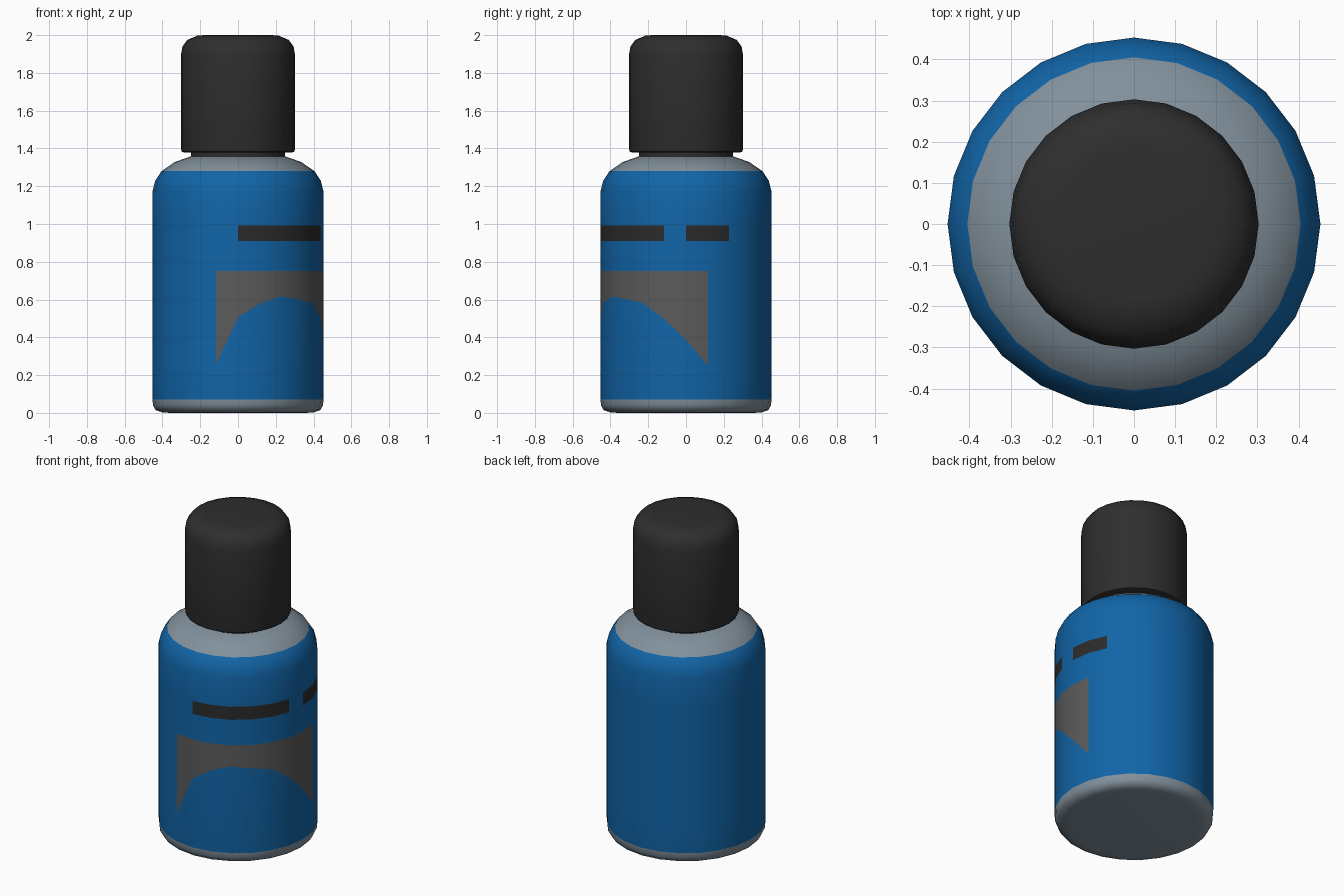
import bpy, bmesh, math

if "Cube" in bpy.data.objects:
    bpy.data.objects.remove(bpy.data.objects["Cube"])

N = 24  # sides, one column per 15 degrees


def srgb(c):
    c /= 255
    return c / 12.92 if c < 0.04045 else ((c + 0.055) / 1.055) ** 2.4


def material(name, r, g, b):
    m = bpy.data.materials.new(name)
    m.diffuse_color = (srgb(r), srgb(g), srgb(b), 1)
    m.use_nodes = True
    m.node_tree.nodes["Principled BSDF"].inputs["Base Color"].default_value = m.diffuse_color
    return m


grey = material("shell grey", 130, 145, 156)
blue = material("label blue", 17, 101, 168)
patch = material("arch grey", 91, 91, 91)
dark = material("dark plastic", 46, 46, 46)
ink = material("bar ink", 43, 43, 43)


def lathe(name, profile, mats, rule=lambda row, col: 0):
    """Revolve (radius, height) rows; a height may be a function of the column."""
    bm = bmesh.new()
    rings = []
    for r, z in profile:
        rings.append([bm.verts.new((r * math.cos(c * math.tau / N),
                                    r * math.sin(c * math.tau / N),
                                    z(c) if callable(z) else z)) for c in range(N)])
    for row in range(len(rings) - 1):
        a, b = rings[row], rings[row + 1]
        for c in range(N):
            d = (c + 1) % N
            f = bm.faces.new((a[c], a[d], b[d], b[c]))
            f.material_index = rule(row, c)
    bm.faces.new(rings[0][::-1])
    bm.faces.new(rings[-1])
    me = bpy.data.meshes.new(name)
    bm.to_mesh(me)
    bm.free()
    for m in mats:
        me.materials.append(m)
    ob = bpy.data.objects.new(name, me)
    bpy.context.collection.objects.link(ob)
    bpy.context.view_layer.objects.active = ob
    ob.select_set(True)
    bpy.ops.object.shade_smooth_by_angle(angle=math.radians(50))
    ob.select_set(False)
    return ob


# Lower edge of the printed arch, from -105 to +15 degrees
ARCH = [0.255, 0.505, 0.58, 0.617, 0.603, 0.58, 0.50, 0.385, 0.25]


def arch(col):
    i = (col + 7) % N
    return ARCH[i] if i < len(ARCH) else 0.25


R = 0.453
body_profile = [(0.36, 0.0), (0.40, 0.003), (0.436, 0.015), (0.45, 0.04), (R, 0.072),
                (R, arch), (R, 0.75), (R, 0.91), (R, 0.992), (R, 1.17),
                (0.438, 1.23), (0.405, 1.28), (0.335, 1.328), (0.25, 1.358)]


def body_colour(row, col):
    i = (col + 7) % N          # columns counted from -105 degrees
    if row < 4 or row > 10:
        return 0               # bare base and shoulder
    if row == 5 and i < 8:
        return 2               # arch
    if row == 7 and (1 <= i < 6 or 7 <= i < 9):
        return 3               # two bars
    return 1                   # label


lathe("bottle_body", body_profile, [grey, blue, patch, ink], body_colour)

# Neck and cap
lathe("neck", [(0.25, 1.35), (0.25, 1.40)], [dark])
lathe("cap", [(0.285, 1.378), (0.298, 1.383), (0.303, 1.40), (0.303, 1.89), (0.294, 1.94),
              (0.268, 1.975), (0.215, 1.997), (0.18, 2.0)], [dark])
